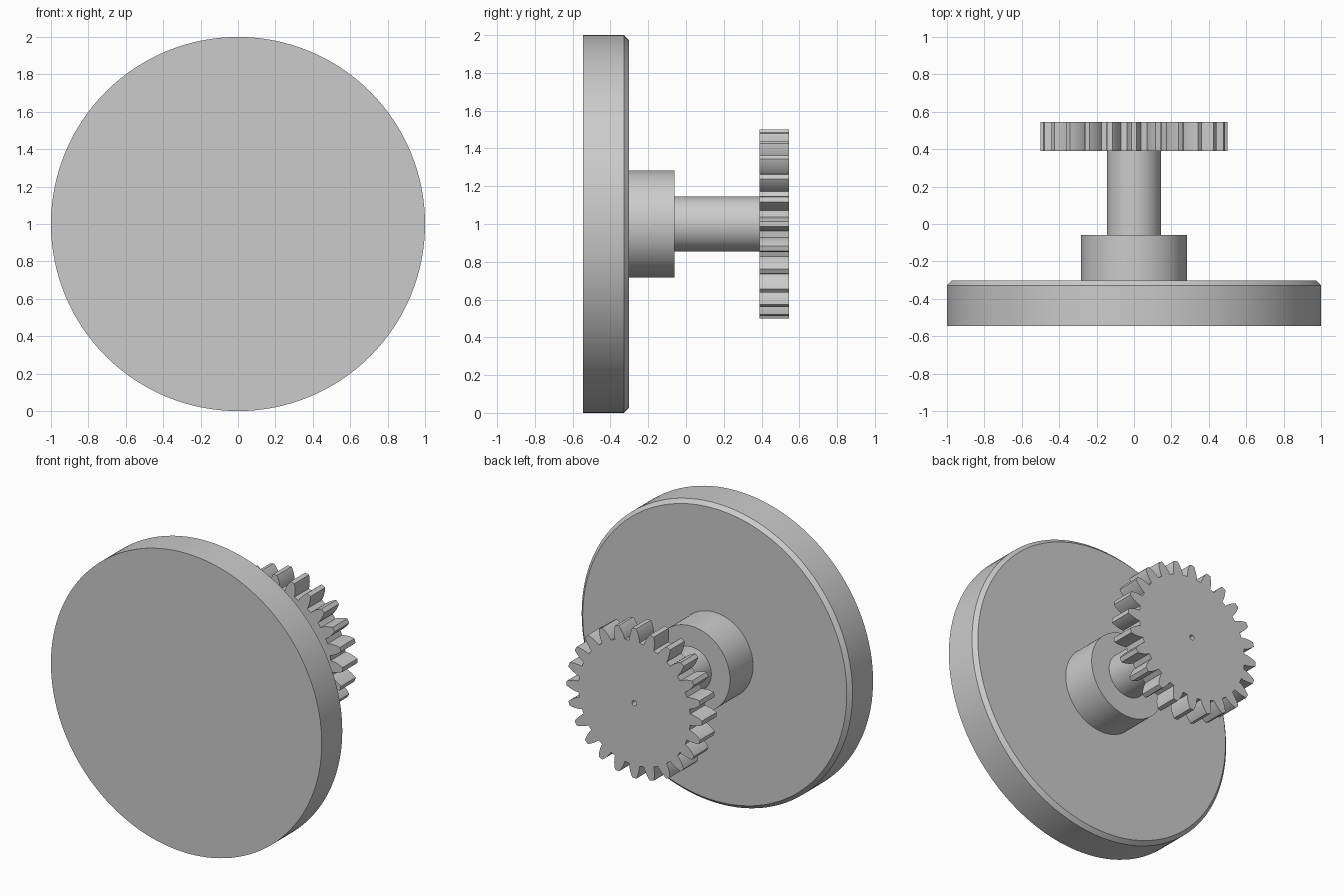
import bpy, bmesh
from math import sin, cos, pi, radians

if "Cube" in bpy.data.objects:
    bpy.data.objects.remove(bpy.data.objects["Cube"])

CZ = 1.0      # height of the common axis, which runs along y


def finish(name, bm):
    bmesh.ops.remove_doubles(bm, verts=bm.verts, dist=1e-5)
    bmesh.ops.recalc_face_normals(bm, faces=bm.faces)
    me = bpy.data.meshes.new(name)
    bm.to_mesh(me)
    bm.free()
    ob = bpy.data.objects.new(name, me)
    bpy.context.collection.objects.link(ob)
    bpy.ops.object.select_all(action='DESELECT')
    ob.select_set(True)
    bpy.context.view_layer.objects.active = ob
    bpy.ops.object.shade_smooth_by_angle(angle=radians(25))
    return ob


def turned(name, profile, n=128):
    """Capped solid of revolution about the axis; profile is (radius, y)."""
    bm = bmesh.new()
    rings = [[bm.verts.new((r * cos(2 * pi * i / n), y, CZ + r * sin(2 * pi * i / n)))
              for i in range(n)] for r, y in profile]
    for a, b in zip(rings, rings[1:]):
        for i in range(n):
            j = (i + 1) % n
            bm.faces.new((a[i], a[j], b[j], b[i]))
    bm.faces.new(rings[0])
    bm.faces.new(rings[-1])
    return finish(name, bm)


# Large disc with chamfered back rim, hub and shaft
turned("disc", [(1.0, -0.545), (1.0, -0.328), (0.975, -0.303)])
turned("hub", [(0.283, -0.303), (0.283, -0.06)], 96)
turned("shaft", [(0.145, -0.06), (0.145, 0.39)], 64)

# Gear outline: (radius, half angle in degrees) down one tooth flank
TEETH = 24
FLANK = [(0.413, 5.2), (0.430, 4.9), (0.447, 4.35), (0.4615, 3.75),
         (0.476, 3.05), (0.489, 2.35), (0.5, 1.65)]
outline = []
for t in range(TEETH):
    mid = 360 / TEETH * t
    tooth = [(r, mid - a) for r, a in FLANK] + [(r, mid + a) for r, a in reversed(FLANK)]
    outline += [(r * cos(radians(a)), r * sin(radians(a))) for r, a in tooth]
hole = [(0.017 * cos(2 * pi * i / 24), 0.017 * sin(2 * pi * i / 24)) for i in range(24)]

# Gear: filled outline with centre hole, extruded along the axis
curve = bpy.data.curves.new("gear_outline", 'CURVE')
curve.dimensions = '2D'
curve.fill_mode = 'BOTH'
curve.extrude = 0.0775
for pts in (outline, hole):
    sp = curve.splines.new('POLY')
    sp.points.add(len(pts) - 1)
    for p, (x, y) in zip(sp.points, pts):
        p.co = (x, y, 0, 1)
    sp.use_cyclic_u = True
helper = bpy.data.objects.new("gear_outline", curve)
bpy.context.collection.objects.link(helper)
bpy.context.view_layer.update()
mesh = bpy.data.meshes.new_from_object(
    helper.evaluated_get(bpy.context.evaluated_depsgraph_get()))
bpy.data.objects.remove(helper)
bm = bmesh.new()
bm.from_mesh(mesh)
gear = finish("gear", bm)
gear.rotation_euler.x = pi / 2
gear.location = (0, 0.4675, CZ)
